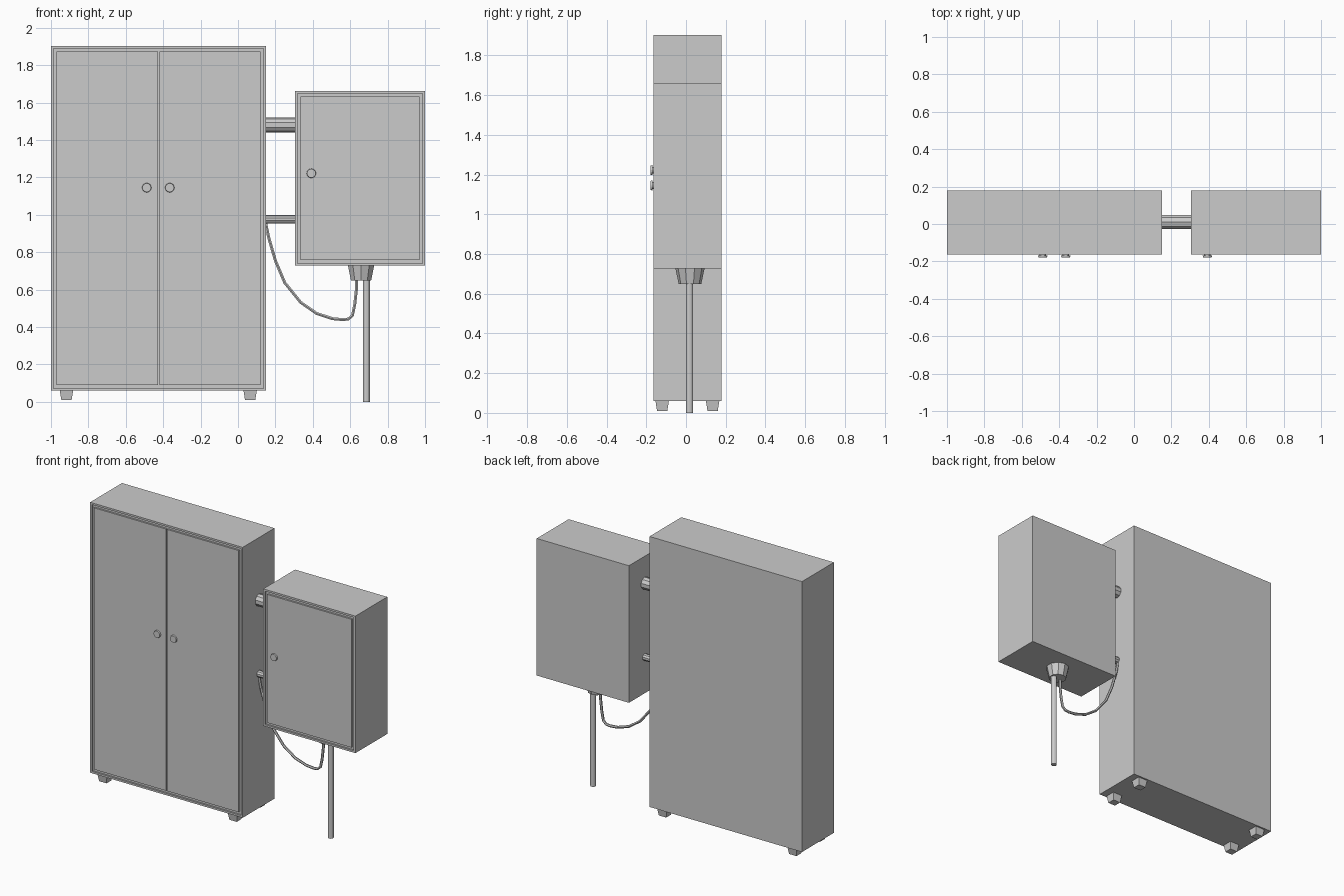
import bpy, bmesh, math
from mathutils import Vector

if "Cube" in bpy.data.objects:
    bpy.data.objects.remove(bpy.data.objects["Cube"])

FRONT, BACK = -0.164, 0.179
GROOVE = 0.012


def add_object(name, bm):
    mesh = bpy.data.meshes.new(name)
    bmesh.ops.recalc_face_normals(bm, faces=bm.faces)
    bm.to_mesh(mesh)
    bm.free()
    ob = bpy.data.objects.new(name, mesh)
    bpy.context.collection.objects.link(ob)
    return ob


def box_bm(lo, hi):
    bm = bmesh.new()
    bmesh.ops.create_cube(bm, size=1)
    for v in bm.verts:
        v.co = Vector([lo[i] + (v.co[i] + 0.5) * (hi[i] - lo[i]) for i in range(3)])
    return bm


def housing(name, x0, x1, z0, z1, rim):
    """Box with a shallow recess in its front for the doors."""
    bm = box_bm((x0, FRONT, z0), (x1, BACK, z1))
    bm.faces.ensure_lookup_table()
    face = min(bm.faces, key=lambda f: f.calc_center_median().y)
    bmesh.ops.inset_region(bm, faces=[face], thickness=rim)
    out = bmesh.ops.extrude_face_region(bm, geom=[face])
    verts = [g for g in out["geom"] if isinstance(g, bmesh.types.BMVert)]
    bmesh.ops.translate(bm, vec=(0, GROOVE, 0), verts=verts)
    if face.is_valid:
        bm.faces.remove(face)
    return add_object(name, bm)


def door(name, x0, x1, z0, z1):
    add_object(name, box_bm((x0, FRONT, z0), (x1, FRONT + GROOVE + 0.002, z1)))


def rod(name, a, b, r1, r2, sides):
    """Cylinder or cone from point a to point b."""
    a, b = Vector(a), Vector(b)
    d = b - a
    bm = bmesh.new()
    bmesh.ops.create_cone(bm, cap_ends=True, segments=sides,
                          radius1=r1, radius2=r2, depth=d.length)
    bm.transform(d.to_track_quat('Z', 'Y').to_matrix().to_4x4())
    bmesh.ops.translate(bm, vec=(a + b) / 2, verts=bm.verts)
    return add_object(name, bm)


def knob(name, x, z):
    rod(name + "_stem", (x, FRONT + 0.003, z), (x, FRONT - 0.006, z), 0.017, 0.017, 16)
    rod(name + "_head", (x, FRONT - 0.005, z), (x, FRONT - 0.015, z), 0.025, 0.023, 16)


# Large cabinet with double doors
housing("large_cabinet", -1.0, 0.15, 0.06, 1.903, 0.018)
door("large_door_left", -0.97, -0.428, 0.09, 1.873)
door("large_door_right", -0.421, 0.12, 0.09, 1.873)
knob("large_knob_left", -0.488, 1.145)
knob("large_knob_right", -0.365, 1.145)

# Small cabinet with one door
housing("small_cabinet", 0.305, 1.0, 0.728, 1.662, 0.018)
door("small_door", 0.335, 0.97, 0.758, 1.632)
knob("small_knob", 0.392, 1.222)

# Tapered feet
for i, x in enumerate((-0.917, 0.065)):
    for j, y in enumerate((-0.12, 0.134)):
        bm = box_bm((x - 0.036, y - 0.034, 0.01), (x + 0.036, y + 0.034, 0.062))
        for v in bm.verts:
            if v.co.z < 0.03:
                v.co.x = x + (v.co.x - x) * 0.76
                v.co.y = y + (v.co.y - y) * 0.76
        add_object(f"foot_{i}_{j}", bm)

# Conduits joining the cabinets
rod("upper_conduit", (0.145, 0.01, 1.48), (0.31, 0.01, 1.48), 0.04, 0.04, 10)
rod("lower_conduit", (0.145, 0.01, 0.976), (0.31, 0.01, 0.976), 0.023, 0.023, 10)

# Cable gland and the pole dropping to the ground
rod("gland", (0.658, 0.02, 0.65), (0.658, 0.02, 0.73), 0.057, 0.074, 10)
rod("pole", (0.687, 0.018, 0), (0.687, 0.018, 0.66), 0.0185, 0.0185, 12)

# Hanging cable
path = [(0.147, 0.96), (0.165, 0.875), (0.20, 0.755), (0.25, 0.637), (0.335, 0.532),
        (0.42, 0.473), (0.505, 0.445), (0.56, 0.44), (0.59, 0.443), (0.612, 0.463),
        (0.624, 0.52), (0.633, 0.60), (0.635, 0.66)]
curve = bpy.data.curves.new("cable_path", 'CURVE')
curve.dimensions = '3D'
curve.bevel_depth = 0.009
curve.bevel_resolution = 1
curve.use_fill_caps = True
spline = curve.splines.new('POLY')
spline.points.add(len(path) - 1)
for p, (x, z) in zip(spline.points, path):
    p.co = (x, 0.015, z, 1)
    p.radius = 1
spline.use_smooth = False
cable = bpy.data.objects.new("cable", curve)
bpy.context.collection.objects.link(cable)
